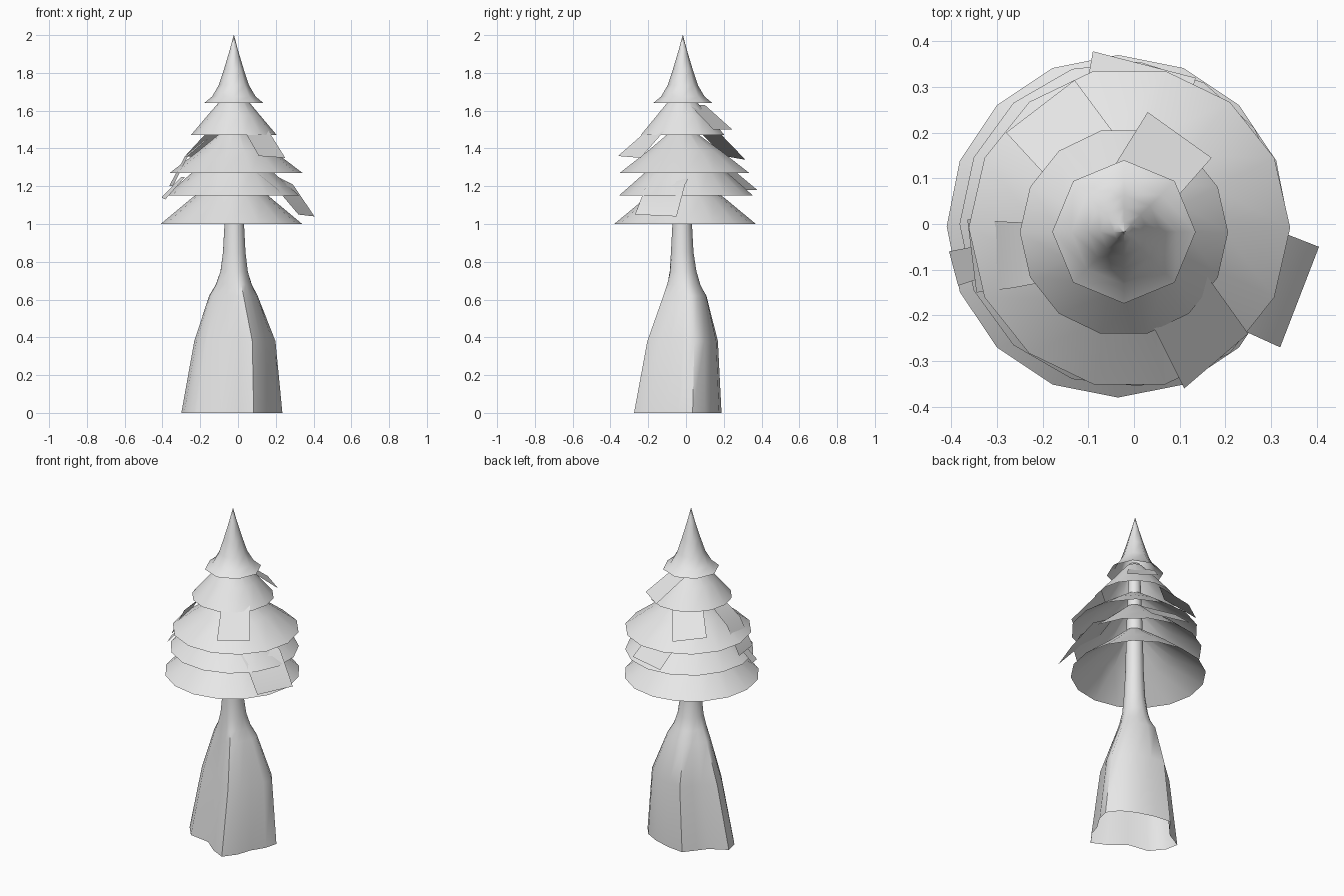
import bpy, math

if "Cube" in bpy.data.objects:
    bpy.data.objects.remove(bpy.data.objects["Cube"])

grey = bpy.data.materials.new("light grey")
grey.diffuse_color = (0.8, 0.8, 0.8, 1)
grey.use_nodes = True
grey.node_tree.nodes["Principled BSDF"].inputs["Base Color"].default_value = grey.diffuse_color


def add_mesh(name, verts, faces, angle=40):
    mesh = bpy.data.meshes.new(name)
    mesh.from_pydata(verts, [], faces)
    mesh.materials.append(grey)
    obj = bpy.data.objects.new(name, mesh)
    bpy.context.collection.objects.link(obj)
    bpy.ops.object.select_all(action='DESELECT')
    obj.select_set(True)
    bpy.context.view_layer.objects.active = obj
    bpy.ops.object.shade_smooth_by_angle(angle=math.radians(angle))
    return obj


def loft(name, rings, angle=40):
    """Skin a stack of equal-length closed rings, open at both ends."""
    n = len(rings[0])
    verts = [p for ring in rings for p in ring]
    faces = [(k * n + i, k * n + (i + 1) % n, (k + 1) * n + (i + 1) % n, (k + 1) * n + i)
             for k in range(len(rings) - 1) for i in range(n)]
    return add_mesh(name, verts, faces, angle)


def circle(cx, cy, r, z, n, turn=0.0):
    return [(cx + r * math.cos(turn + 2 * math.pi * i / n),
             cy + r * math.sin(turn + 2 * math.pi * i / n), z) for i in range(n)]


# Trunk: lobed root flare blending into a slim round stem
base = [(.235, .035), (.185, .10), (.10, .145), (0, .175), (-.105, .188), (-.16, .12),
        (-.20, .07), (-.30, .015), (-.285, -.06), (-.22, -.14), (-.09, -.16),
        (0, -.235), (.083, -.275), (.14, -.20), (.165, -.12), (.215, -.04)]
cx, cy = -0.02, -0.02
rings = []
# height, lobe scale, share of round section, round radius, shift in x and y
for z, s, mix, r, sx, sy in [(0, 1, 0, 0, 0, 0), (.38, .81, .06, .19, .013, .02),
                             (.62, .52, .35, .11, .0, .022), (.68, .40, .65, .09, 0, .01),
                             (.75, .3, .9, .072, 0, .005), (.85, .2, 1, .06, 0, 0),
                             (1.0, .2, 1, .052, 0, 0), (1.3, .2, 1, .045, 0, 0),
                             (1.7, .2, 1, .03, 0, 0)]:
    ring = []
    for x, y in base:
        dx, dy = x - cx, y - cy
        k = (1 - mix) * s + mix * r / math.hypot(dx, dy)
        ring.append((cx + sx + dx * k, cy + sy + dy * k, z))
    rings.append(ring)
loft("trunk", rings, 50)

# Foliage skirts: open cones; centre, rim radius, rim height, top radius, top height
skirts = [(-.035, -.005, .375, 1.00, .05, 1.27, 16),
          (-.025, .0, .357, 1.15, .05, 1.42, 15),
          (-.01, -.008, .352, 1.27, .05, 1.50, 14),
          (-.022, -.018, .228, 1.47, .05, 1.68, 14)]
for i, (x, y, r, z, rt, zt, n) in enumerate(skirts):
    mid = circle(x, y, (r + rt) / 2, (z + zt) / 2, n, math.pi)
    loft(f"foliage_skirt_{i + 1}", [circle(x, y, r, z, n, math.pi), mid,
                                    circle(cx, cy, rt, zt, n, math.pi)])

# Pointed crown with a concave flare
crown = [(.157, 1.64), (.115, 1.675), (.08, 1.735), (.052, 1.82), (.022, 1.92), (.001, 2.0)]
loft("crown", [circle(-.022, -.017, r, z, 8, math.pi / 2) for r, z in crown], 60)

# Loose boughs: strips given as point pairs, from the outer edge inwards
boughs = {
    "right_low": [(.405, -.05, 1.04), (.32, -.27, 1.05), (.29, -.005, 1.21), (.21, -.22, 1.18),
                  (.17, .03, 1.27), (.10, -.18, 1.27)],
    "back_high": [(.03, .245, 1.50), (.17, .145, 1.50), (-.06, .10, 1.63), (.06, .02, 1.63)],
    "back_left": [(-.28, .20, 1.36), (-.13, .315, 1.34), (-.16, .07, 1.49), (-.03, .18, 1.48)],
    "front_right": [(.11, -.36, 1.36), (.25, -.24, 1.35), (.03, -.20, 1.50), (.15, -.10, 1.51)],
    "left": [(-.365, .01, 1.20), (-.345, -.15, 1.20), (-.28, .005, 1.36), (-.265, -.14, 1.36),
             (-.17, .0, 1.45), (-.16, -.12, 1.45)],
    "left_low": [(-.405, -.06, 1.14), (-.385, -.135, 1.13), (-.30, -.04, 1.25), (-.28, -.10, 1.25)],
    "back_low": [(-.09, .378, 1.18), (.135, .32, 1.18), (-.12, .21, 1.32), (.09, .16, 1.32)],
}
for name, pts in boughs.items():
    faces = [(k, k + 1, k + 3, k + 2) for k in range(0, len(pts) - 2, 2)]
    add_mesh("bough_" + name, pts, faces)
